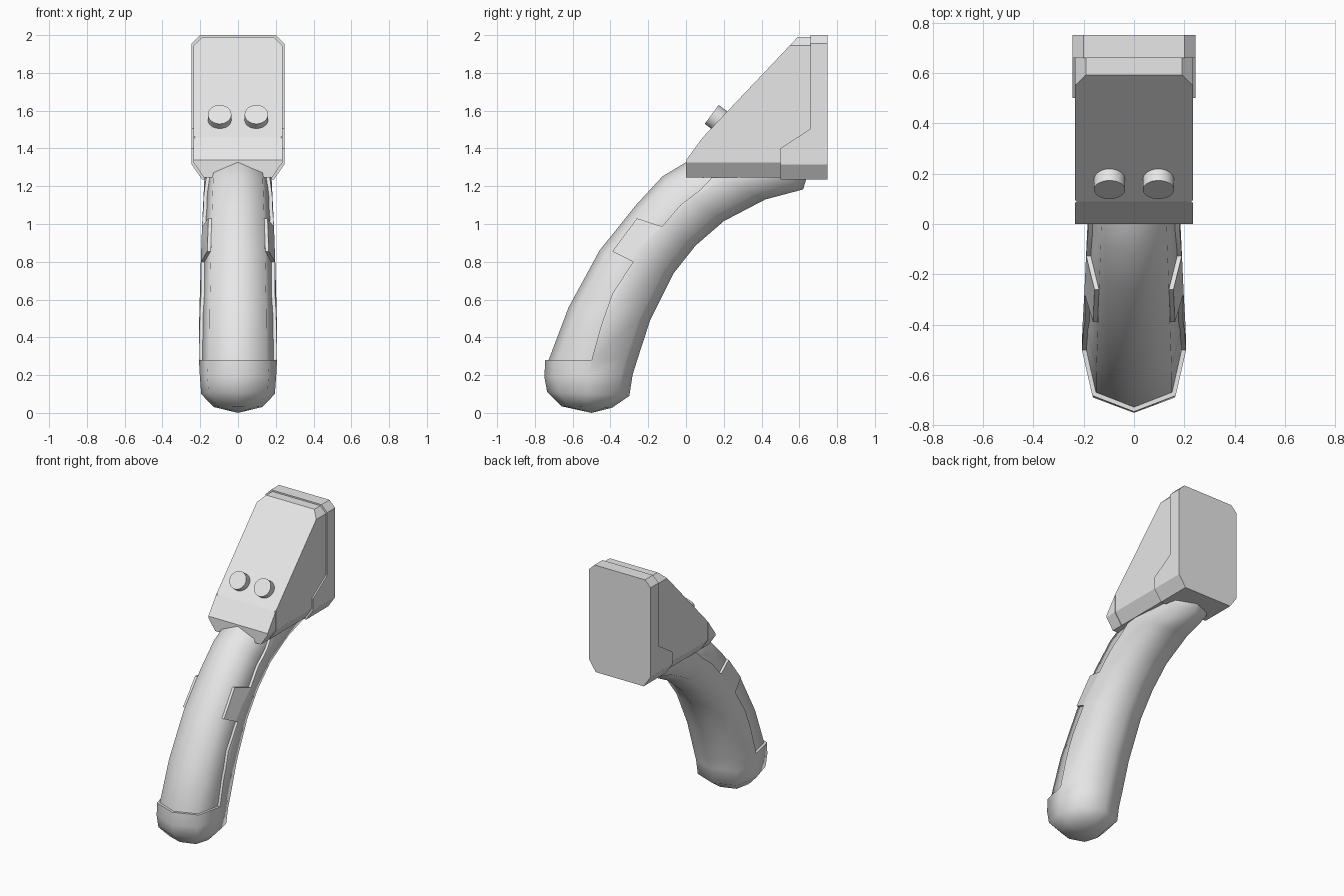
import bpy, bmesh, math
from mathutils import Vector, Matrix

cube = bpy.data.objects.get("Cube")
if cube:
    bpy.data.objects.remove(cube, do_unlink=True)

grey = bpy.data.materials.new("plain_grey")
grey.use_nodes = True
grey.diffuse_color = (0.8, 0.8, 0.8, 1)
grey.node_tree.nodes["Principled BSDF"].inputs["Base Color"].default_value = (0.8, 0.8, 0.8, 1)


def finish(name, bm):
    """Turn a bmesh into a named object."""
    bmesh.ops.recalc_face_normals(bm, faces=bm.faces)
    mesh = bpy.data.meshes.new(name)
    bm.to_mesh(mesh)
    bm.free()
    mesh.materials.append(grey)
    obj = bpy.data.objects.new(name, mesh)
    bpy.context.collection.objects.link(obj)
    return obj


def activate(obj):
    bpy.ops.object.select_all(action='DESELECT')
    obj.select_set(True)
    bpy.context.view_layer.objects.active = obj


def smooth(obj, degrees):
    activate(obj)
    bpy.ops.object.shade_smooth_by_angle(angle=math.radians(degrees))


def loft(rings):
    """Bridge closed rings of points and cap both ends; returns bmesh and caps."""
    bm = bmesh.new()
    loops = [[bm.verts.new(p) for p in ring] for ring in rings]
    n = len(loops[0])
    for a, b in zip(loops, loops[1:]):
        for i in range(n):
            j = (i + 1) % n
            bm.faces.new((a[i], a[j], b[j], b[i]))
    return bm, bm.faces.new(loops[0]), bm.faces.new(loops[-1])


def side_prism(profile, half):
    """Extrude a (y, z) profile across x."""
    return loft([[(x, y, z) for y, z in profile] for x in (-half, half)])[0]


def cut(obj, cutter, operation='DIFFERENCE'):
    mod = obj.modifiers.new("cut", 'BOOLEAN')
    mod.operation, mod.solver, mod.object = operation, 'EXACT', cutter
    activate(obj)
    bpy.ops.object.modifier_apply(modifier=mod.name)
    bpy.data.objects.remove(cutter, do_unlink=True)


def octagon_prism(half, z0, z1, y0, y1):
    """Housing outline with chamfered corners, extruded along y."""
    right = [(half - 0.055, z0), (half, z0 + 0.08), (half, z1 - 0.045), (half - 0.045, z1)]
    outline = right + [(-x, z) for x, z in reversed(right)]
    return loft([[(x, y, z) for x, z in outline] for y in (y0, y1)])[0]


# Slanted control face: origin, direction up the slope, outward normal
fold = Vector((0, 0.09, 1.46))
up = Vector((0, 0.39, 0.53)).normalized()
out = Vector((0, -up.z, up.y))
slope = Matrix((Vector((1, 0, 0)), up, out)).transposed().to_4x4()


def on_slope(x, s, d):
    return Matrix.Translation(fold + Vector((x, 0, 0)) + up * s + out * d) @ slope


def housing(name, half, y0, y1):
    bm = octagon_prism(half, 1.245, 1.99, y0, y1)
    for normal in (out, Vector((0, -0.095, 0.09))):
        bmesh.ops.bisect_plane(bm, geom=bm.verts[:] + bm.edges[:] + bm.faces[:],
                               plane_co=fold, plane_no=normal, clear_outer=True)
        bmesh.ops.holes_fill(bm, edges=bm.edges)
    return finish(name, bm)


# Housing in two pieces around a shallow seam
housing("front_lip", 0.235, 0, 0.086)
housing("seam_filler", 0.228, 0.05, 0.15)
body = housing("main_housing", 0.235, 0.094, 0.70)

# Recessed screen with rounded upper corners
w, h, r = 0.19, 0.149, 0.022
corner = [(w - r + r * math.cos(a), h - r + r * math.sin(a))
          for a in (math.radians(i * 22.5) for i in range(5))]
half_outline = [(w, -h)] + corner
outline = half_outline + [(-x, y) for x, y in reversed(half_outline)]
bm = loft([[(x, y, z) for x, y in outline] for z in (-0.025, 0.1)])[0]
bm.transform(on_slope(0, 0.447, 0))
cut(body, finish("screen_cutter", bm))

# Two round buttons
for side, x in (("right", -0.097), ("left", 0.097)):
    bm = bmesh.new()
    bmesh.ops.create_cone(bm, cap_ends=True, segments=32, radius1=0.062, radius2=0.062,
                          depth=0.06, matrix=on_slope(x, 0.124, 0.004))
    smooth(finish(side + "_button", bm), 40)

# Back cover with stepped lower sides
cover = finish("back_cover", octagon_prism(0.245, 1.235, 2.0, 0.4, 0.75))
step = [(0.66, 2.1), (0.66, 1.505), (0.5, 1.4), (0.5, 1.1), (0.8, 1.1), (0.8, 2.1)]
cut(cover, finish("cover_cutter", side_prism(step, 0.4)), 'INTERSECT')

# Curved handle: front (y, z), back (y, z), half width
stations = [
    ((-0.66, 0.035), (-0.39, 0.028), 0.13),
    ((-0.735, 0.11), (-0.30, 0.09), 0.195),
    ((-0.75, 0.19), (-0.283, 0.20), 0.202),
    ((-0.745, 0.28), (-0.255, 0.29), 0.207),
    ((-0.64, 0.56), (-0.19, 0.49), 0.205),
    ((-0.475, 0.865), (-0.065, 0.74), 0.197),
    ((-0.28, 1.11), (0.05, 0.885), 0.19),
    ((-0.14, 1.262), (0.2, 1.015), 0.183),
    ((0.0, 1.345), (0.42, 1.13), 0.178),
    ((0.22, 1.42), (0.62, 1.183), 0.17),
    ((0.35, 1.42), (0.637, 1.24), 0.16),
]
section = [(0, -1), (0.8, -0.74), (1, 0), (0.8, 0.74),
           (0, 1), (-0.8, 0.74), (-1, 0), (-0.8, -0.74)]


def handle_rings(rows, inset):
    rings = []
    for front, back, width in rows:
        f, b = Vector((0, *front)), Vector((0, *back))
        mid, axis = (f + b) / 2, (b - f) / 2
        axis *= (axis.length - inset) / axis.length
        rings.append([mid + axis * v + Vector((u * (width - inset), 0, 0)) for u, v in section])
    return rings


bm, bottom, _ = loft(handle_rings(stations, 0))
tip = bmesh.ops.poke(bm, faces=[bottom])["verts"][0]
tip.co = (0, -0.5, 0)
shell = finish("handle_shell", bm)

# Front of the shell is cut away, leaving a tab on each side
opening = [(-0.9, 0.28), (-0.5, 0.28), (-0.45, 0.46), (-0.39, 0.63), (-0.28, 0.80),
           (-0.39, 0.855), (-0.26, 1.03), (-0.127, 0.987), (-0.03, 1.10), (0.075, 1.18),
           (0.15, 1.26), (0.15, 1.6), (-0.9, 1.6)]
cut(shell, finish("shell_cutter", side_prism(opening, 0.5)))
smooth(shell, 62)

# Slightly smaller core shows through the opening
core = finish("handle_core", loft(handle_rings(stations[2:], 0.018))[0])
smooth(core, 62)
